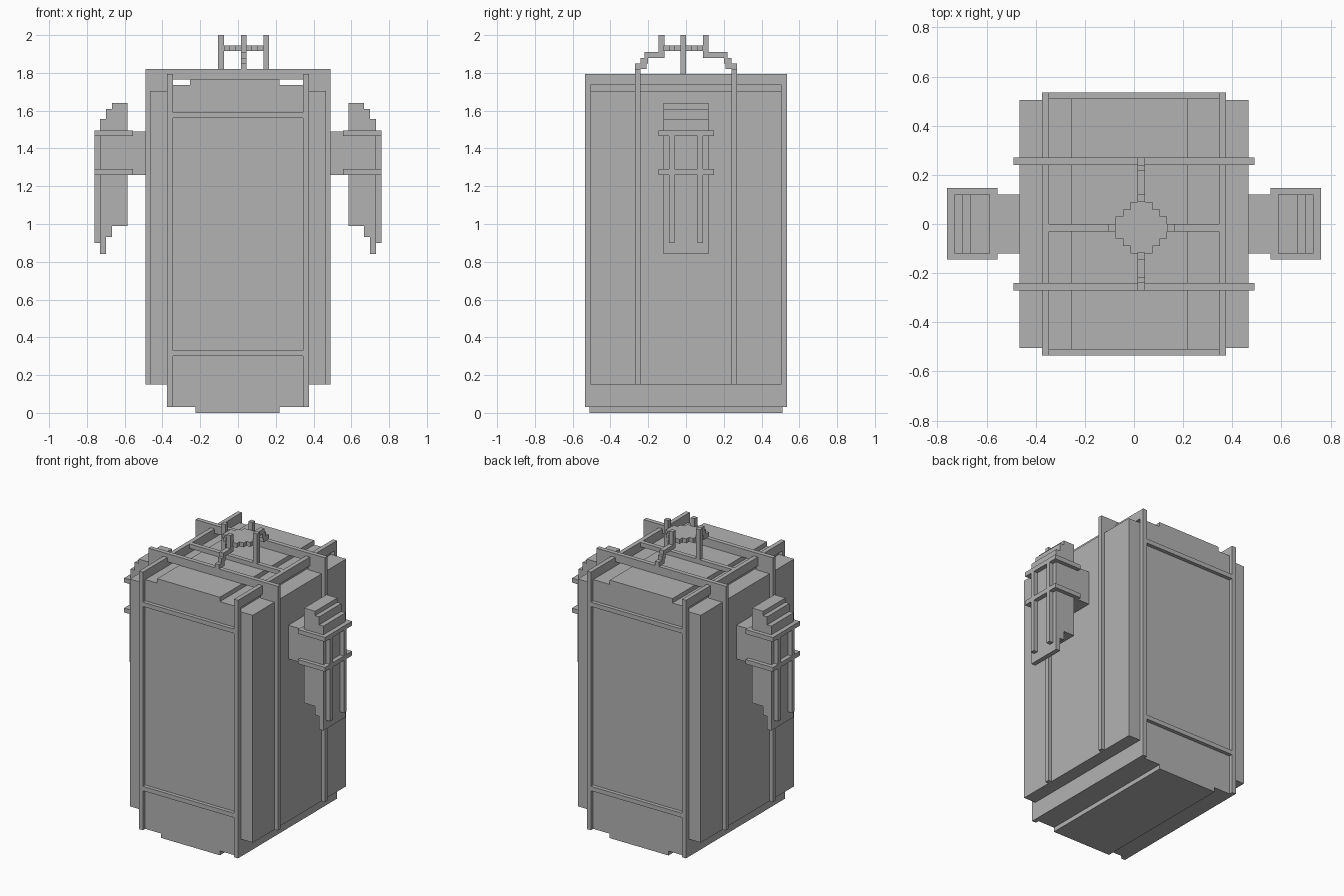
import bpy
import bmesh
from mathutils import Matrix, Vector

if "Cube" in bpy.data.objects:
    bpy.data.objects.remove(bpy.data.objects["Cube"], do_unlink=True)

COLOUR = (0.45, 0.45, 0.45, 1.0)
grey = bpy.data.materials.new("plain_grey")
grey.use_nodes = True
grey.diffuse_color = COLOUR
grey.node_tree.nodes["Principled BSDF"].inputs["Base Color"].default_value = COLOUR

V = 0.03  # thickness of every bar and plate


def build(name, boxes, mirror_x=False):
    """Make one object from boxes given as (x0, x1), (y0, y1), (z0, z1)."""
    bm = bmesh.new()
    for side in ((1, -1) if mirror_x else (1,)):
        for spans in boxes:
            size = Vector([b - a for a, b in spans])
            mid = Vector([(a + b) / 2 for a, b in spans])
            mid.x *= side
            bmesh.ops.create_cube(
                bm, size=1, matrix=Matrix.Translation(mid) @ Matrix.Diagonal(size).to_4x4())
    mesh = bpy.data.meshes.new(name)
    bm.to_mesh(mesh)
    bm.free()
    mesh.materials.append(grey)
    obj = bpy.data.objects.new(name, mesh)
    bpy.context.collection.objects.link(obj)


def both(a, b):
    """A span on the positive side and its opposite."""
    return (a, b), (-b, -a)


# Main casing with raised roof panel and base plate
depth = (-0.51, 0.51)
build("casing", [((-0.35, 0.35), depth, (0.03, 1.735))])
build("roof_panel", [((-0.255, 0.22), depth, (1.73, 1.765))])
build("base_plate", [((-0.225, 0.22), depth, (0, 0.035))])

# Edge frames running around the casing, front to back
rail_x = (0.345, 0.375)
frame = [(rail_x, (-0.535, 0.535), z) for z in ((0.03, 0.15), (1.735, 1.795))]
frame += [(rail_x, y, (0.03, 1.795)) for y in both(0.505, 0.535)]
build("edge_frames", frame, mirror_x=True)

# Thin horizontal bars across the front and the back
build("cross_bars", [((-0.35, 0.35), y, (z, z + V))
                     for y in both(0.505, 0.535) for z in (0.3, 1.56)])

# Thick side panels
build("side_panels", [((0.34, 0.465), (-0.505, 0.505), (0.15, 1.705))], mirror_x=True)

# Two hoops over the top and down the sides
for name, y in zip(("back_hoop", "front_hoop"), both(0.24, 0.27)):
    build(name, [((0.36, 0.49), y, (0.15, 1.82)),
                 ((0, 0.36), y, (1.765, 1.82))], mirror_x=True)

# Roof mount: a stepped round plate held by four posts
cx, cy = 0.03, -0.015
plate = []
for row, half in enumerate((1, 2, 3, 3, 3, 2, 1)):
    y0 = cy + (row - 3.5) * V
    reach = (half + 0.5) * V
    plate.append(((cx - reach, cx + reach), (y0, y0 + V), (1.915, 1.945)))
build("round_plate", plate)

# Side posts stand on a beam between the edge frames
thin_y = (cy - V / 2, cy + V / 2)
build("beam_and_posts",
      [((-0.36, 0.36), thin_y, (1.765, 1.795))]
      + [((x, x + V), thin_y, (1.765, 2.0)) for x in (-0.105, 0.135)])

# Stepped arms climb from each hoop to the front and back posts
thin_x = (cx - V / 2, cx + V / 2)
for name, s, post in (("back_arm", 1, 0.09), ("front_arm", -1, 0.115)):
    steps = [(0.24, 0.27, 1.81, 1.85), (0.21, 0.24, 1.82, 1.88),
             (post + V, 0.21, 1.88, 1.91), (0.2, 0.22, 1.85, 1.91),
             (post, post + V, 1.88, 2.0)]
    build(name, [(thin_x, tuple(sorted((s * a, s * b))), (z0, z1))
                 for a, b, z0, z1 in steps])

# Side pods: connector, stepped body, two bands and two outer bars
pod_y = (-0.12, 0.12)
build("pod_connectors", [((0.45, 0.59), pod_y, (1.26, 1.49))], mirror_x=True)
build("pod_bodies", [((0.585, 0.668), pod_y, (0.99, 1.64)),
                     ((0.668, 0.698), pod_y, (0.93, 1.61)),
                     ((0.698, 0.73), pod_y, (0.84, 1.555))], mirror_x=True)
build("pod_bands", [((0.555, 0.76), (-0.145, 0.147), (z, z + V))
                    for z in (1.26, 1.465)], mirror_x=True)
build("pod_bars", [((0.725, 0.76), y, (0.9, 1.48))
                   for y in both(0.06, 0.09)], mirror_x=True)
